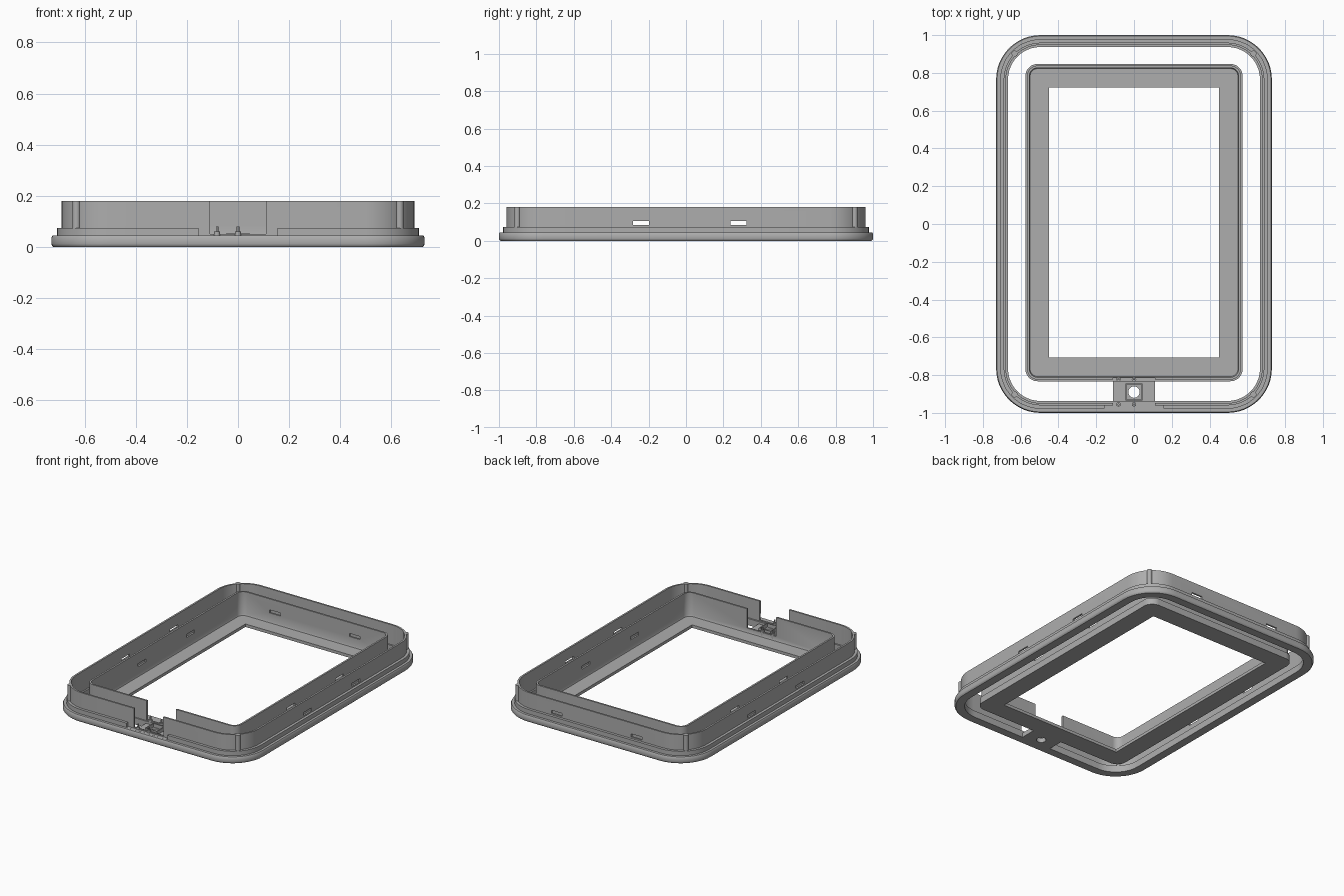
import bpy, bmesh, math
from mathutils import Matrix

if "Cube" in bpy.data.objects:
    bpy.data.objects.remove(bpy.data.objects["Cube"])

grey = bpy.data.materials.new("plain grey")
grey.diffuse_color = (0.42, 0.42, 0.42, 1)
grey.use_nodes = True
grey.node_tree.nodes["Principled BSDF"].inputs["Base Color"].default_value = grey.diffuse_color


def add_object(name, bm):
    bmesh.ops.recalc_face_normals(bm, faces=bm.faces)
    me = bpy.data.meshes.new(name)
    bm.to_mesh(me)
    bm.free()
    ob = bpy.data.objects.new(name, me)
    bpy.context.collection.objects.link(ob)
    me.materials.append(grey)
    return ob


def rounded_loop(hx, hy, r, cy, z, n=12):
    pts = []
    for k, (sx, sy) in enumerate([(1, 1), (-1, 1), (-1, -1), (1, -1)]):
        for i in range(n + 1):
            a = math.pi / 2 * (k + i / n)
            pts.append((sx * (hx - r) + r * math.cos(a),
                        cy + sy * (hy - r) + r * math.sin(a), z))
    return pts


def frame(name, hx, hy, r, cy, profile):
    """Sweep a closed (inset, z) profile round a rounded rectangle."""
    bm = bmesh.new()
    loops = [[bm.verts.new(p) for p in
              rounded_loop(hx - d, hy - d, max(r - d, 0.0006), cy, z)]
             for d, z in profile]
    for a, b in zip(loops, loops[1:] + loops[:1]):
        for i in range(len(a)):
            j = (i + 1) % len(a)
            bm.faces.new((a[i], a[j], b[j], b[i]))
    return add_object(name, bm)


def boxes(name, items):
    """items: (x0, x1, y0, y1, z0, z1)"""
    bm = bmesh.new()
    for x0, x1, y0, y1, z0, z1 in items:
        m = Matrix.Translation(((x0 + x1) / 2, (y0 + y1) / 2, (z0 + z1) / 2))
        m = m @ Matrix.Diagonal((x1 - x0, y1 - y0, z1 - z0, 1))
        bmesh.ops.create_cube(bm, size=1, matrix=m)
    return add_object(name, bm)


def cylinders(name, items, seg=24):
    """items: (x, y, radius, z0, z1)"""
    bm = bmesh.new()
    for x, y, r, z0, z1 in items:
        bmesh.ops.create_cone(bm, cap_ends=True, segments=seg, radius1=r, radius2=r,
                              depth=z1 - z0, matrix=Matrix.Translation((x, y, (z0 + z1) / 2)))
    return add_object(name, bm)


def cut(ob, cutter):
    bpy.context.view_layer.objects.active = ob
    m = ob.modifiers.new("cut", 'BOOLEAN')
    m.operation, m.solver, m.object = 'DIFFERENCE', 'EXACT', cutter
    bpy.ops.object.modifier_apply(modifier=m.name)


# outer bezel ring: chamfered flange, step and tall wall
outer = frame("outer_ring", 0.73, 1.0, 0.235, 0, [
    (0.008, 0), (0.002, 0.006), (0, 0.012), (0, 0.036), (0.005, 0.045),
    (0.022, 0.045), (0.022, 0.075), (0.04, 0.075), (0.04, 0.18),
    (0.052, 0.18), (0.052, 0.045), (0.063, 0.045), (0.063, 0)])

# inner tray: wall plus flat border round the window
inner = frame("inner_tray", 0.575, 0.84, 0.065, 0.0075, [
    (0, 0), (0, 0.045), (0.009, 0.045), (0.009, 0.18), (0.021, 0.18),
    (0.021, 0.03), (0.025, 0.02), (0.125, 0.02), (0.125, 0)])

# cutters: clip slots, front gap, step relief
slots = boxes("slot_cutter",
              [(-1, 1, y - 0.043, y + 0.043, 0.085, 0.106) for y in (-0.24, 0.28)] +
              [(x - 0.04, x + 0.04, 0.6, 1.1, 0.085, 0.106) for x in (-0.3, 0.3)])
gap = boxes("gap_cutter", [(-0.11, 0.11, -1.1, -0.75, 0.05, 0.3)])
step = boxes("step_cutter", [(-0.155, 0.155, -1.1, -0.9595, 0.0455, 0.09)])
for ob in (outer, inner):
    cut(ob, slots)
    cut(ob, gap)
cut(outer, step)

# bridge between ring and tray, flared at its tray and ring ends, with button hole
bm = bmesh.new()
outline = [(0.11, -0.942), (0.11, -0.828), (-0.11, -0.828), (-0.11, -0.942)]
low = bm.faces.new([bm.verts.new((x, y, 0)) for x, y in outline])
up = bmesh.ops.extrude_face_region(bm, geom=[low])
bmesh.ops.translate(bm, vec=(0, 0, 0.03),
                    verts=[v for v in up["geom"] if isinstance(v, bmesh.types.BMVert)])
bridge = add_object("bridge", bm)
hole = cylinders("hole_cutter", [(0, -0.89, 0.03, -0.1, 0.1)], 32)
cut(bridge, hole)

# low square collar round the button hole
x, y, w, t = 0.045, -0.89, 0.045, 0.006
boxes("button_collar", [(-w, w, y + w - t, y + w, 0.02, 0.055),
                        (-w, w, y - w, y - w + t, 0.02, 0.055),
                        (-w, -w + t, y - w + t, y + w - t, 0.02, 0.055),
                        (w - t, w, y - w + t, y + w - t, 0.02, 0.055)])

# locating pegs: wide foot, thin tip
cylinders("pegs", [(px, py, r, 0.02, z) for px in (-0.082, 0.0)
                   for py in (-0.955, -0.822) for r, z in ((0.012, 0.06), (0.005, 0.08))], 16)

# corner ribs
cylinders("corner_ribs", [(sx * 0.632, sy * 0.902, 0.016, 0.04, 0.18)
                          for sx in (-1, 1) for sy in (-1, 1)])

for c in (slots, gap, step, hole):
    bpy.data.objects.remove(c)

# smooth the rounded parts, keep edges sharp
for ob in bpy.data.objects:
    bpy.ops.object.select_all(action='DESELECT')
    ob.select_set(True)
    bpy.context.view_layer.objects.active = ob
    bpy.ops.object.shade_smooth_by_angle(angle=math.radians(30))
